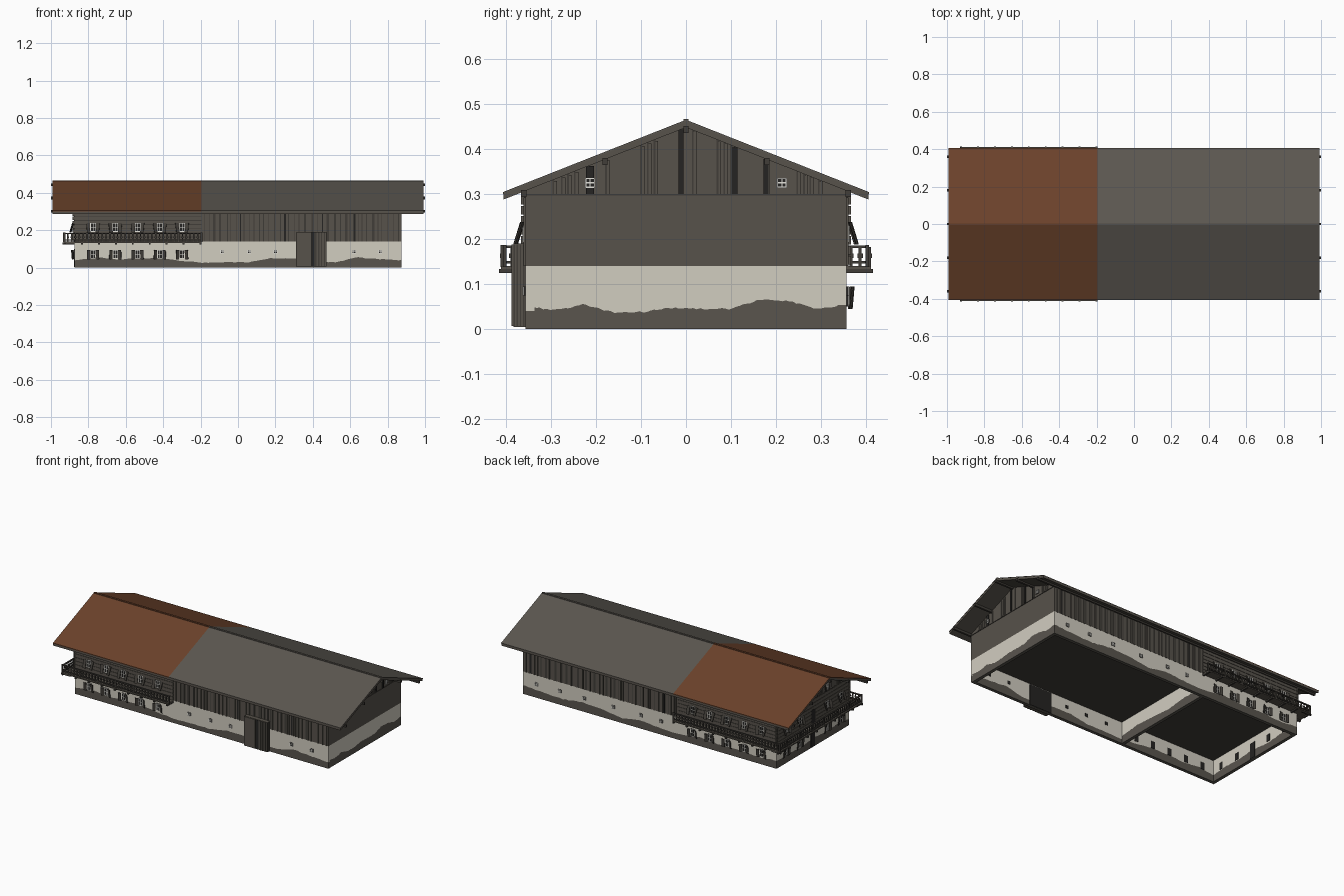
import bpy, bmesh, math, random
from mathutils import Matrix, Vector

random.seed(4)
cube = bpy.data.objects.get("Cube")
if cube:
    bpy.data.objects.remove(cube, do_unlink=True)


def material(name, r, g, b):
    m = bpy.data.materials.new(name)
    m.use_nodes = True
    m.diffuse_color = (r, g, b, 1)
    m.node_tree.nodes["Principled BSDF"].inputs["Base Color"].default_value = (r, g, b, 1)
    return m


PLASTER = material("plaster", .64, .61, .53)
STAIN = material("damp stone", .1, .09, .076)
WOOD = material("weathered wood", .096, .085, .07)
DARK = material("dark wood", .052, .047, .04)
BLACK = material("black opening", .018, .017, .016)
GREY = material("grey roof", .104, .094, .08)
RUST = material("rust roof", .146, .054, .024)
WHITE = material("window white", .78, .77, .72)

X0, X1, Y = -.875, .874, .357      # wall planes
SPLIT = -.195                      # house / barn division
FLOOR, EAVE = .14, .3
SLOPE = .395


def under_roof(y):
    return .45 - SLOPE * abs(y)


def frame(u, d, origin):
    """Facade frame: u along the wall, d outwards, z up."""
    m = Matrix((u, d, (0, 0, 1))).transposed().to_4x4()
    m.translation = Vector(origin)
    return m


FRONT = frame((1, 0, 0), (0, -1, 0), (0, -Y, 0))
BACK = frame((1, 0, 0), (0, 1, 0), (0, Y, 0))
HOUSE_END = frame((0, 1, 0), (-1, 0, 0), (X0, 0, 0))
BARN_END = frame((0, 1, 0), (1, 0, 0), (X1, 0, 0))
WORLD = Matrix.Identity(4)
parts = {}


def box(name, mat, f, u, d, z, turn=0, tilt=0):
    """Box spanning ranges u, d, z in frame f, tilted and turned about its middle."""
    bm = parts.setdefault(name, (bmesh.new(), mat))[0]
    mid = [(a + b) / 2 for a, b in (u, d, z)]
    size = [b - a for a, b in (u, d, z)]
    spin = Matrix.Rotation(turn, 4, 'Z') @ Matrix.Rotation(tilt, 4, 'X')
    bmesh.ops.create_cube(bm, size=1, matrix=f @ Matrix.Translation(mid)
                          @ spin @ Matrix.Diagonal((*size, 1)))


def finish(name, bm, mats):
    bmesh.ops.recalc_face_normals(bm, faces=bm.faces)
    me = bpy.data.meshes.new(name)
    bm.to_mesh(me)
    bm.free()
    for m in mats:
        me.materials.append(m)
    bpy.context.collection.objects.link(bpy.data.objects.new(name, me))


def prism(name, mat, profile, x0, x1):
    bm = bmesh.new()
    a, b = [[bm.verts.new((x, y, z)) for y, z in profile] for x in (x0, x1)]
    bm.faces.new(a)
    bm.faces.new(b)
    for i in range(len(a)):
        bm.faces.new((a[i - 1], a[i], b[i], b[i - 1]))
    finish(name, bm, [mat])


def stone_wall(name, f, u0, u1, levels, thick=.02):
    """Plaster wall whose lower part is stained up to a wavy line."""
    bm, n, rows = bmesh.new(), 90, []
    for i in range(n + 1):
        t = i / n * (len(levels) - 1)
        k = min(int(t), len(levels) - 2)
        h = levels[k] + (levels[k + 1] - levels[k]) * (t - k) + random.uniform(-.002, .002)
        u = u0 + (u1 - u0) * i / n
        rows.append([bm.verts.new(f @ Vector((u, d, z))) for d, z in
                     ((0, 0), (0, h), (0, FLOOR), (-thick, FLOOR), (-thick, h), (-thick, 0))])
    for a, b in zip(rows, rows[1:]):
        for k in range(6):
            j = (k + 1) % 6
            bm.faces.new((a[k], a[j], b[j], b[k])).material_index = int(k in (0, 4, 5))
    for r in (rows[0], rows[-1]):
        bm.faces.new((r[0], r[1], r[4], r[5])).material_index = 1
        bm.faces.new((r[1], r[2], r[3], r[4]))
    finish(name, bm, [PLASTER, STAIN])


# Masonry ground floor, hollow inside
stone_wall("front_wall", FRONT, X0, X1, [.04, .055, .045, .05, .05, .035, .025, .03, .03,
                                         .05, .05, .03, .03, .055, .045, .04])
stone_wall("back_wall", BACK, X0, X1, [.05, .04, .05, .045, .055, .035, .04, .05, .03,
                                       .05, .055, .04, .045, .055])
# End walls sit between the long walls, flush at the corners
INNER = Y - .0005
stone_wall("barn_end_wall", BARN_END, -INNER, INNER, [.05, .042, .055, .037, .038, .047, .045,
                                                      .045, .065, .062, .045, .055])
stone_wall("house_end_wall", HOUSE_END, -INNER, INNER, [.04, .05, .045, .055, .04, .05, .045])
stone_wall("partition_wall", frame((0, 1, 0), (1, 0, 0), (SPLIT, 0, 0)), -Y + .02, Y - .02,
           [.045, .06, .05, .04, .055, .05])
box("ceiling", DARK, WORLD, (X0 + .015, X1 - .015), (-Y + .015, Y - .015), (FLOOR - .006, FLOOR - .001))

# Timber upper floor with gables
prism("upper_floor", WOOD, [(-Y, FLOOR), (Y, FLOOR), (Y, under_roof(Y)), (0, under_roof(0)),
                            (-Y, under_roof(Y))], X0, X1)

# Roof slopes: timber deck with a thin covering in two colours
for side, label in ((-1, "front"), (1, "back")):
    def slab(name, mat, top, low, x0, x1, edge):
        prism(label + name, mat, [(0, top), (side * edge, top - SLOPE * edge),
                                  (side * edge, low - SLOPE * edge), (0, low)], x0, x1)
    slab("_roof_deck", WOOD, .461, .448, -.992, .991, .405)
    slab("_house_roof", RUST, .465, .461, -.993, SPLIT, .406)
    slab("_barn_roof", GREY, .465, .461, SPLIT, .992, .406)
box("house_ridge_cap", RUST, WORLD, (-.992, SPLIT), (-.006, .006), (.459, .467))
box("barn_ridge_cap", GREY, WORLD, (SPLIT, .991), (-.006, .006), (.459, .467))
for y in (-.36, -.18, 0, .18, .36):
    z = under_roof(y)
    box("purlins", DARK, WORLD, (-1, 1), (y - .006, y + .006), (z - .014, z + .001))


def window(f, u, z, w, h, bar=.0028):
    box("window_glass", BLACK, f, (u - w / 2, u + w / 2), (-.022, .004), (z - h / 2, z + h / 2))
    for k in (-1, 0, 1):
        x, zz = u + k * (w - bar) / 2, z + k * (h - bar) / 2
        box("window_frames", WHITE, f, (x - bar / 2, x + bar / 2), (.003, .006), (z - h / 2, z + h / 2))
        box("window_frames", WHITE, f, (u - w / 2, u + w / 2), (.003, .006), (zz - bar / 2, zz + bar / 2))


def shutters(f, u, z, w, h, d, tilt):
    """A pair of loose shutters hanging open beside a window."""
    for s in (-1, 1):
        c = u + s * (w / 2 + .01)
        box("shutters", DARK, f, (c - .009, c + .009), (d - .0015, d + .0015),
            (z - h / 2 - .003, z + h / 2 + .003), s * random.uniform(.1, .5), tilt)


# House windows
HOUSE_U = [-.775 + .119 * i for i in range(5)]
END_U = [-.27, -.135, .135, .27]
for f, us in ((FRONT, HOUSE_U), (BACK, HOUSE_U), (HOUSE_END, END_U)):
    for u in us:
        window(f, u, .072, .027, .044)
        shutters(f, u, .07, .027, .044, .01, -.1)
        window(f, u, .215, .03, .046)
        shutters(f, u, .213, .03, .046, .014, .33)
for y in (-.14, 0, .14):
    window(HOUSE_END, y, .325, .026, .04)
    shutters(HOUSE_END, y, .325, .026, .036, .009, .1)
box("house_door", BLACK, HOUSE_END, (-.02, .02), (-.022, .003), (.003, .1))
box("balcony_door", BLACK, HOUSE_END, (-.018, .018), (0, .005), (FLOOR, .235))

# Small barn windows
for f, us in ((FRONT, (-.085, .06, .2, .62, .76)), (BACK, (-.08, .06, .25, .45, .62, .78))):
    for u in us:
        window(f, u, .085, .02, .02)
for y in (-.213, .213):
    window(BARN_END, y, .325, .022, .022)

# Log courses with crossing ends on the house
for i in range(7):
    z = FLOOR + .004 + i * .0222
    for f in (FRONT, BACK):
        box("house_logs", WOOD, f, (X0 - .01, SPLIT), (-.002, .003), (z, z + .018))
        box("log_joints", DARK, f, (X0, SPLIT), (-.002, .001), (z + .018, z + .0222))
    box("house_end_logs", WOOD, HOUSE_END, (-Y - .01, Y + .01), (-.002, .003), (z, z + .018))
    box("end_log_joints", DARK, HOUSE_END, (-Y, Y), (-.002, .001), (z + .018, z + .0222))

# Vertical boarding on the long barn walls
for f in (FRONT, BACK):
    u = SPLIT + .012
    while u < X1 - .015:
        w = random.choice((.003, .003, .004, .005, .012))
        mat = BLACK if random.random() < .3 else DARK
        box("board_gaps_" + mat.name.split()[0], mat, f, (u, u + w), (-.001, .0012), (FLOOR, .292))
        box("cover_boards", WOOD, f, (u + w, u + w + .006), (-.001, .004), (FLOOR, .292))
        u += w + random.uniform(.012, .032)

# Gable boarding, stepped under the roof slopes
for f in (BARN_END, HOUSE_END):
    for a in (.015, .07, .085, .1, .178, .247, .262, .276, .295):
        for y in (-a, a):
            box("gable_grooves", DARK, f, (y - .002, y + .002), (-.001, .0015),
                (EAVE, under_roof(abs(y) + .003)))
            box("gable_battens", WOOD, f, (y + .002, y + .008), (-.001, .004),
                (EAVE, under_roof(abs(y) + .01)))
for y, w in ((-.011, .012), (.108, .012), (-.213, .018), (.178, .011)):
    box("gable_gaps", BLACK, BARN_END, (y - w / 2, y + w / 2), (-.001, .0048),
        (EAVE, under_roof(abs(y) + w / 2)))
box("gable_sill", DARK, BARN_END, (-Y, Y), (-.001, .003), (EAVE - .003, EAVE))

# Barn door: planked leaves, dark gap, black opening on the inside
box("barn_door", WOOD, FRONT, (.312, .472), (-.015, .026), (.005, .19))
box("door_opening", BLACK, FRONT, (.315, .469), (-.0225, -.014), (.001, .13))
box("door_gap", BLACK, FRONT, (.39, .41), (.02, .0275), (.008, .187))
for i in range(4):
    u, d = .413 + i * .0155, .002 + i * .007
    box("door_grooves", DARK, FRONT, (u, u + .006), (.02, .0275), (.007, .188))
    box("door_planks", WOOD, FRONT, (u + .006, u + .013), (.02, .031), (.007, .188))
    for x in (.312, .472):
        box("door_side_grooves", DARK, FRONT, (x - .001, x + .001), (d, d + .003), (.007, .188))
box("door_leaf", WOOD, FRONT, (.314, .388), (.02, .03), (.007, .188))

# Balcony around three sides of the house
OUT_Y, OUT_X = .05, .055
runs = ((FRONT, X0 - OUT_X, SPLIT, OUT_Y), (BACK, X0 - OUT_X, SPLIT, OUT_Y),
        (HOUSE_END, -Y - OUT_Y, Y + OUT_Y, OUT_X))
for f, u0, u1, out in runs:
    box("balcony_floor", WOOD, f, (u0, u1), (0, out + .004), (.133, .14))
    for z, h in ((.146, .005), (.18, .006)):
        box("balcony_rails", DARK, f, (u0, u1), (out - .009, out), (z, z + h))
    n = int((u1 - u0) / .02)
    for i in range(n + 1):
        u = u0 + (u1 - u0) * i / n
        post = i % 6 == 0
        w = .005 if post else .0035
        box("balcony_posts" if post else "balusters", DARK, f, (u - w, u + w),
            (out - .008, out - .001 if post else out - .004), (.138, .187 if post else .182))
        # Short profiled bulge on each baluster
        box("baluster_bulges", DARK, f, (u - .006, u + .006), (out - .007, out - .003), (.158, .168))
    beams = round((u1 - u0) / .09)
    for i in range(beams + 1):
        u = u0 + .006 + (u1 - u0 - .012) * i / beams
        box("balcony_beams", DARK, f, (u - .005, u + .005), (0, out + .008), (.125, .134))

for name, (bm, mat) in parts.items():
    finish(name, bm, [mat])
